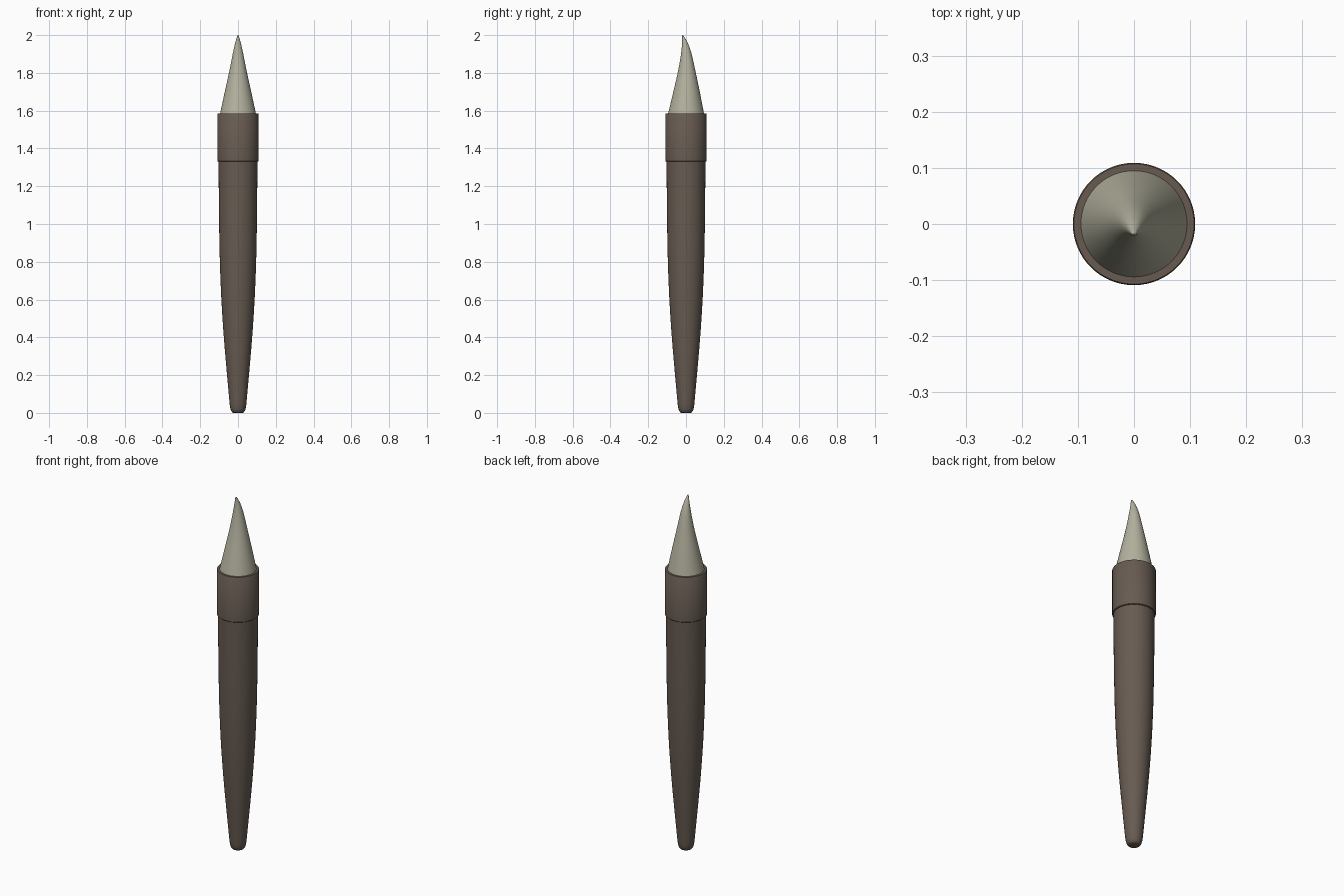
import bpy, bmesh, math

if "Cube" in bpy.data.objects:
    bpy.data.objects.remove(bpy.data.objects["Cube"])

SIDES = 64


def material(name, colour):
    m = bpy.data.materials.new(name)
    m.diffuse_color = (*colour, 1)
    m.use_nodes = True
    m.node_tree.nodes["Principled BSDF"].inputs["Base Color"].default_value = m.diffuse_color
    return m


def refine(rows, steps):
    """Smooth a list of rows with Catmull-Rom interpolation."""
    out = []
    for i in range(len(rows) - 1):
        a, b, c, d = (rows[max(i - 1, 0)], rows[i], rows[i + 1],
                      rows[min(i + 2, len(rows) - 1)])
        for s in range(steps):
            t = s / steps
            out.append([0.5 * (2 * q + (r - p) * t + (2 * p - 5 * q + 4 * r - u) * t * t
                               + (3 * q - p - 3 * r + u) * t ** 3)
                        for p, q, r, u in zip(a, b, c, d)])
    return out + [rows[-1]]


def loft(name, rows, mat):
    """Skin circular rings given as (z, radius, y offset), capping both ends."""
    bm = bmesh.new()
    rings = [[bm.verts.new((r * math.cos(k * math.tau / SIDES),
                            y + r * math.sin(k * math.tau / SIDES), z))
              for k in range(SIDES)] for z, r, y in rows]
    for lo, hi in zip(rings, rings[1:]):
        for k in range(SIDES):
            n = (k + 1) % SIDES
            bm.faces.new((lo[k], lo[n], hi[n], hi[k]))
    bm.faces.new(rings[0][::-1])
    bm.faces.new(rings[-1])
    mesh = bpy.data.meshes.new(name)
    bm.to_mesh(mesh)
    bm.free()
    mesh.materials.append(mat)
    ob = bpy.data.objects.new(name, mesh)
    bpy.context.collection.objects.link(ob)
    bpy.ops.object.select_all(action='DESELECT')
    ob.select_set(True)
    bpy.context.view_layer.objects.active = ob
    bpy.ops.object.shade_smooth_by_angle(angle=math.radians(35))
    return ob


brown = material("dark_brown", (0.135, 0.105, 0.083))
cream = material("pale_bristle", (0.45, 0.44, 0.34))

# Tapered handle with a rounded butt end
butt = [(0, 0.024, 0), (0.003, 0.031, 0), (0.012, 0.037, 0), (0.025, 0.041, 0)]
body = [(0.045, 0.044, 0), (0.2, 0.058, 0), (0.4, 0.075, 0), (0.6, 0.088, 0),
        (0.8, 0.096, 0), (1.0, 0.1, 0), (1.2, 0.102, 0), (1.35, 0.103, 0)]
loft("handle", butt + refine(body, 4), brown)

# Collar holding the bristles, with slightly eased edges
loft("ferrule", [(1.33, 0.106, 0), (1.333, 0.109, 0),
                 (1.583, 0.109, 0), (1.586, 0.107, 0)], brown)

# Bristle tuft, tip swept towards the front
tuft = [(1.57, 0.098, 0), (1.7, 0.07, 0.003), (1.8, 0.048, 0.004),
        (1.87, 0.034, 0.003), (1.92, 0.024, 0), (1.96, 0.0145, -0.006),
        (1.985, 0.0075, -0.013), (1.996, 0.004, -0.0165), (2.0, 0.001, -0.0175)]
loft("bristles", refine(tuft, 4), cream)
